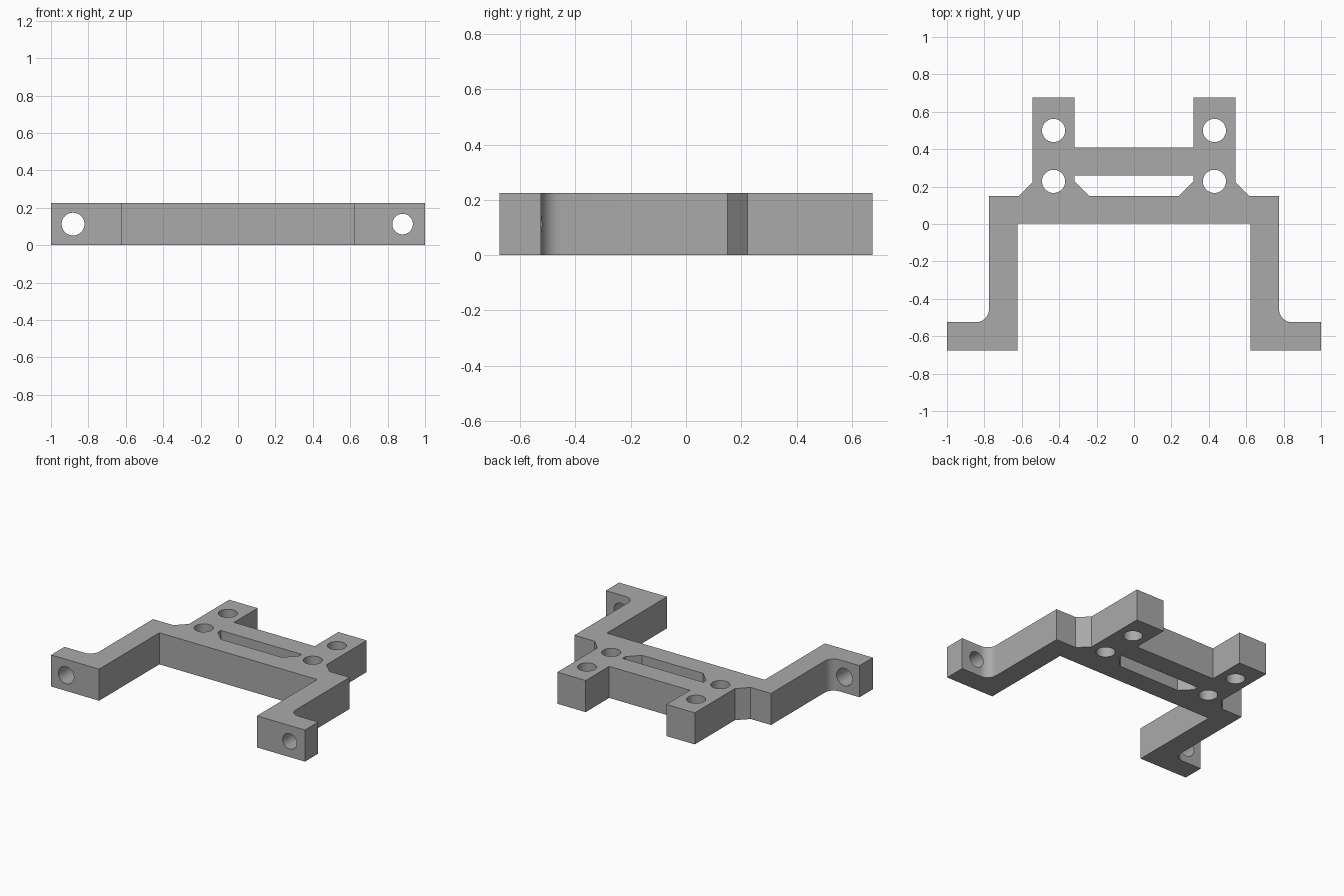
import bpy, bmesh, math
from mathutils import Matrix

cube = bpy.data.objects.get("Cube")
if cube:
    bpy.data.objects.remove(cube, do_unlink=True)

HEIGHT = 0.225

grey = bpy.data.materials.new("plain grey")
grey.use_nodes = True
colour = (0.4, 0.4, 0.4, 1)
grey.diffuse_color = colour
grey.node_tree.nodes["Principled BSDF"].inputs["Base Color"].default_value = colour


def add_object(name, bm):
    bmesh.ops.recalc_face_normals(bm, faces=bm.faces)
    mesh = bpy.data.meshes.new(name)
    bm.to_mesh(mesh)
    bm.free()
    mesh.materials.append(grey)
    obj = bpy.data.objects.new(name, mesh)
    bpy.context.collection.objects.link(obj)
    return obj


def mirrored_prism(name, half, bottom, top):
    """Extrude a half outline together with its reflection in x."""
    outline = half + [(-x, y) for x, y in reversed(half)]
    bm = bmesh.new()
    face = bm.faces.new([bm.verts.new((x, y, bottom)) for x, y in outline])
    ext = bmesh.ops.extrude_face_region(bm, geom=[face])
    verts = [v for v in ext["geom"] if isinstance(v, bmesh.types.BMVert)]
    bmesh.ops.translate(bm, verts=verts, vec=(0, 0, top - bottom))
    return add_object(name, bm)


def cylinder(name, centre, radius, depth, tilt=0):
    bm = bmesh.new()
    matrix = Matrix.Translation(centre) @ Matrix.Rotation(tilt, 4, "X")
    bmesh.ops.create_cone(bm, cap_ends=True, segments=48, radius1=radius,
                          radius2=radius, depth=depth, matrix=matrix)
    return add_object(name, bm)


# Bracket outline: crossbar, legs with filleted feet, chamfered rear posts
fillet = 0.07
arc = []
for i in range(13):
    a = math.radians(270 - 90 * i / 12)
    arc.append((0.775 + fillet + fillet * math.cos(a),
                -0.525 + fillet + fillet * math.sin(a)))
half = [(0.622, 0.003), (0.622, -0.675), (1, -0.675), (1, -0.525)]
half += arc
half += [(0.775, 0.15), (0.615, 0.15), (0.542, 0.223), (0.542, 0.675),
         (0.318, 0.675), (0.318, 0.41)]
bracket = mirrored_prism("mounting_bracket", half, 0, HEIGHT)

# Slot between the two crossbars
cutters = [mirrored_prism("slot_cutter",
                          [(0.24, 0.15), (0.318, 0.228), (0.318, 0.26)],
                          -0.1, HEIGHT + 0.1)]

# Vertical post holes and horizontal foot holes
for side, foot_x, foot_radius in ((-1, 0.882, 0.061), (1, 0.88, 0.055)):
    for y in (0.228, 0.5):
        cutters.append(cylinder("post_hole_cutter", (side * 0.43, y, HEIGHT / 2),
                                0.062, 0.5))
    cutters.append(cylinder("foot_hole_cutter", (side * foot_x, -0.6, HEIGHT / 2),
                            foot_radius, 0.4, math.pi / 2))

bpy.ops.object.select_all(action="DESELECT")
bpy.context.view_layer.objects.active = bracket
bracket.select_set(True)
for cutter in cutters:
    mod = bracket.modifiers.new("cut", "BOOLEAN")
    mod.operation = "DIFFERENCE"
    mod.solver = "EXACT"
    mod.object = cutter
    bpy.ops.object.modifier_apply(modifier=mod.name)
    bpy.data.objects.remove(cutter, do_unlink=True)

bpy.ops.object.shade_smooth_by_angle(angle=math.radians(30))
